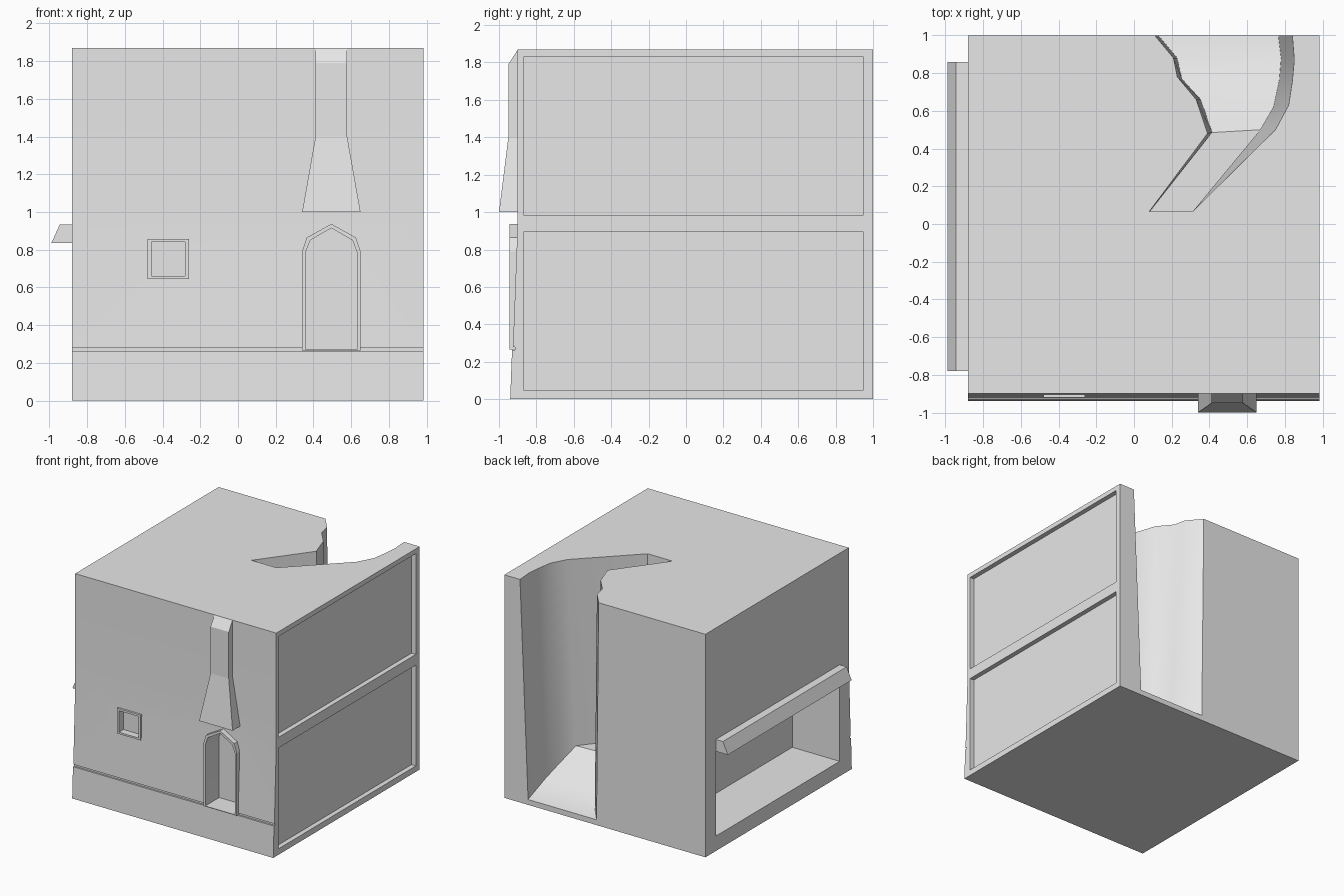
import bpy, bmesh, math
from mathutils import Vector

old = bpy.data.objects.get("Cube")
if old:
    bpy.data.objects.remove(old, do_unlink=True)

plaster = bpy.data.materials.new("pale_grey")
plaster.use_nodes = True
GREY = (0.8, 0.8, 0.8, 1)
plaster.diffuse_color = GREY
plaster.node_tree.nodes["Principled BSDF"].inputs["Base Color"].default_value = GREY


def loft(name, rings):
    """Closed solid through rings that all have the same point count."""
    bm = bmesh.new()
    loops = [[bm.verts.new(p) for p in ring] for ring in rings]
    for a, b in zip(loops, loops[1:]):
        for i in range(len(a)):
            j = (i + 1) % len(a)
            bm.faces.new((a[i], a[j], b[j], b[i]))
    bm.faces.new(loops[0])
    bm.faces.new(loops[-1])
    bmesh.ops.recalc_face_normals(bm, faces=bm.faces)
    mesh = bpy.data.meshes.new(name)
    bm.to_mesh(mesh)
    bm.free()
    mesh.materials.append(plaster)
    obj = bpy.data.objects.new(name, mesh)
    bpy.context.collection.objects.link(obj)
    return obj


def prism(name, profile, axis, start, end):
    """Extrude a 2D profile along one axis."""
    def place(p, d):
        c = list(p)
        c.insert("xyz".index(axis), d)
        return Vector(c)
    return loft(name, [[place(p, d) for p in profile] for d in (start, end)])


def rect(a0, a1, b0, b1):
    return [(a0, b0), (a1, b0), (a1, b1), (a0, b1)]


def arch(half, shoulder, knee, peak, bottom):
    """Pointed door outline centred on the doorway."""
    mid = 0.495
    right = [(half, bottom), (half, shoulder), (half - 0.025, knee)]
    return ([(mid + x, z) for x, z in right] + [(mid, peak)]
            + [(mid - x, z) for x, z in reversed(right)])


def cut(obj, cutters):
    bpy.context.view_layer.objects.active = obj
    for c in cutters:
        mod = obj.modifiers.new("cut", 'BOOLEAN')
        mod.operation = 'DIFFERENCE'
        mod.solver = 'EXACT'
        mod.object = c
        bpy.ops.object.modifier_apply(modifier=mod.name)


LEFT, RIGHT, TOP = -0.88, 0.985, 1.87

# Main block: battered front with a thin groove above the plinth
block = prism("building_block", [
    (-0.94, 0), (-0.93, 0.263), (-0.915, 0.263), (-0.915, 0.28), (-0.925, 0.28),
    (-0.9, 0.94), (-0.9, TOP), (1, TOP), (1, 0)], "x", LEFT, RIGHT)

# Ravine in the back: top left, top right, floor left, floor right, floor height
stations = [
    ((0.11, 1.0), (0.84, 1.0), (0.13, 1.0), (0.765, 1.0), 0.045),
    ((0.21, 0.88), (0.85, 0.87), (0.23, 0.88), (0.78, 0.88), 0.07),
    ((0.23, 0.78), (0.84, 0.76), (0.255, 0.77), (0.77, 0.76), 0.13),
    ((0.33, 0.66), (0.82, 0.63), (0.355, 0.66), (0.74, 0.62), 0.21),
    ((0.39, 0.48), (0.75, 0.5), (0.415, 0.485), (0.67, 0.5), 0.33),
    ((0.08, 0.065), (0.31, 0.065), (0.085, 0.065), (0.32, 0.065), 0.33)]


def section(tl, tr, fl, fr, floor, shift=0):
    pts = [(*tl, 2), (*tl, TOP), (*fl, floor), (*fr, floor), (*tr, TOP), (*tr, 2)]
    return [Vector(p) + Vector((0, shift, 0)) for p in pts]


ravine = loft("ravine_cutter",
              [section(*stations[0], shift=0.1)] + [section(*s) for s in stations])

# Openings and recessed panels
door_hole = prism("door_cutter", arch(0.137, 0.785, 0.85, 0.915, 0.27), "y", -1.1, -0.76)
window_hole = prism("window_cutter", rect(-0.46, -0.28, 0.66, 0.84), "y", -1.1, -0.86)
side_niche = prism("niche_cutter", rect(-0.78, 0.86, 0.125, 0.835), "x", -1.1, -0.44)
panels = [prism("panel_cutter", rect(-0.87, 0.95, z, z + 0.845), "x", RIGHT - 0.04, 1.1)
          for z in (0.05, 0.985)]
cut(block, [ravine, door_hole, window_hole, side_niche] + panels)

# Raised frames
door_frame = prism("door_frame", arch(0.155, 0.79, 0.865, 0.937, 0.265), "y", -0.945, -0.88)
window_frame = prism("window_frame", rect(-0.48, -0.26, 0.645, 0.857), "y", -0.92, -0.88)
cut(door_frame, [door_hole])
cut(window_frame, [window_hole])

# Ledge over the side opening
ledge = prism("side_ledge", [(-0.87, 0.835), (-0.99, 0.835), (-0.945, 0.935), (-0.87, 0.935)],
              "y", -0.78, 0.86)


# Chimney with a flared hood above the door
def chimney_ring(half, front, z):
    return [Vector(p + (z,)) for p in rect(0.495 - half, 0.495 + half, front, -0.89)]


chimney = loft("chimney_hood", [
    chimney_ring(0.155, -1.0, 1.0), chimney_ring(0.084, -0.95, 1.4),
    chimney_ring(0.084, -0.95, 1.79), chimney_ring(0.084, -0.9, 1.868)])

for c in [ravine, door_hole, window_hole, side_niche] + panels:
    bpy.data.objects.remove(c, do_unlink=True)

# Soften only the curved ravine walls
bpy.ops.object.select_all(action='DESELECT')
block.select_set(True)
bpy.context.view_layer.objects.active = block
bpy.ops.object.shade_smooth_by_angle(angle=math.radians(30))
